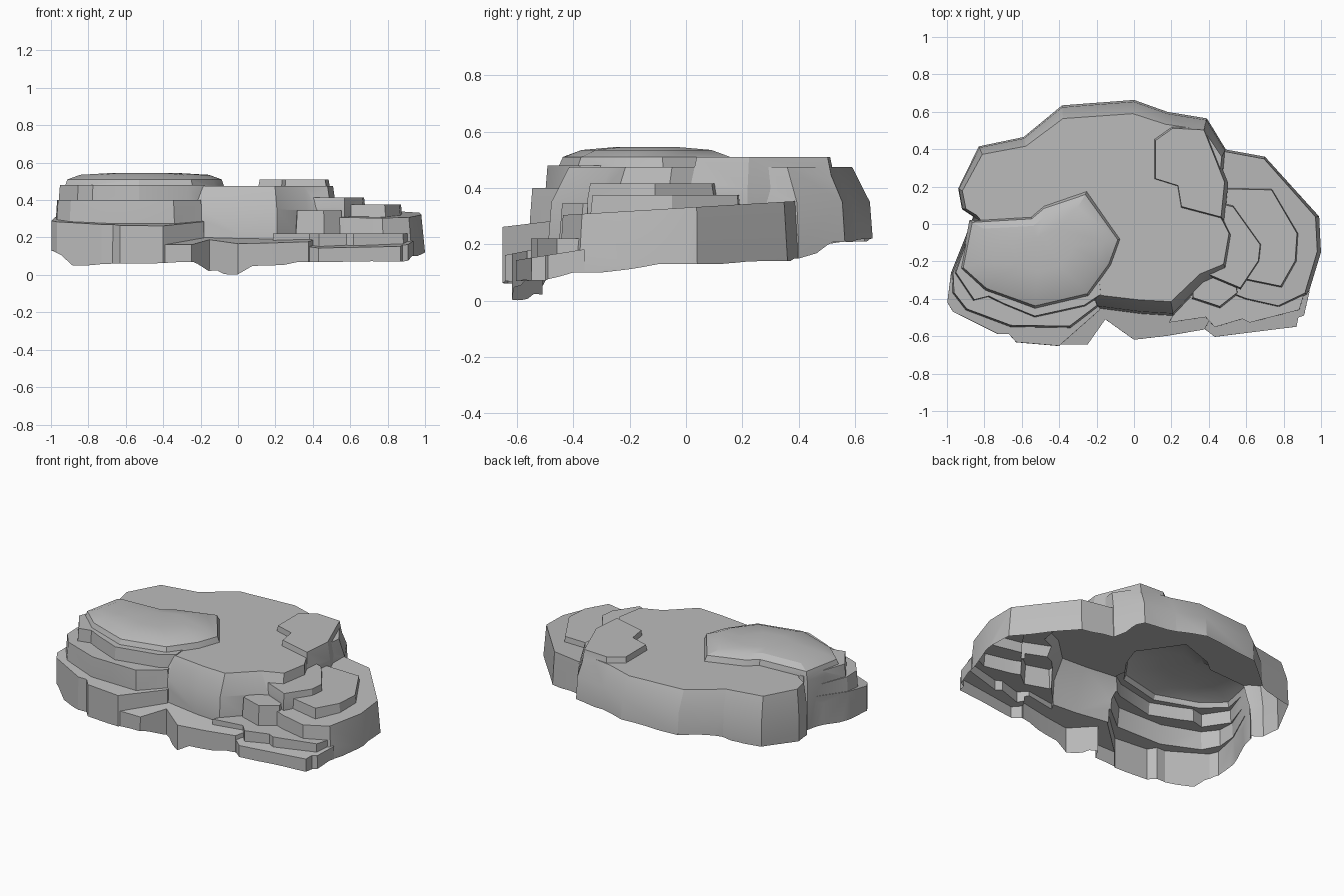
import bpy, bmesh

if "Cube" in bpy.data.objects:
    bpy.data.objects.remove(bpy.data.objects["Cube"])

FLOOR = -0.4
stone = bpy.data.materials.new("stone_grey")
stone.use_nodes = True
GREY = (0.5, 0.5, 0.5, 1)
stone.diffuse_color = GREY
stone.node_tree.nodes["Principled BSDF"].inputs["Base Color"].default_value = GREY


def make(name, bm):
    bmesh.ops.recalc_face_normals(bm, faces=bm.faces)
    mesh = bpy.data.meshes.new(name)
    bm.to_mesh(mesh)
    bm.free()
    mesh.materials.append(stone)
    ob = bpy.data.objects.new(name, mesh)
    bpy.context.collection.objects.link(ob)
    return ob


def slab(name, outline, levels, tilt=(0, 0)):
    """Stack outline loops at (z, x scale, y scale) and cap both ends."""
    bm = bmesh.new()
    n = len(outline)
    cx = (min(p[0] for p in outline) + max(p[0] for p in outline)) / 2
    cy = (min(p[1] for p in outline) + max(p[1] for p in outline)) / 2
    loops = []
    for z, sx, sy in [(FLOOR - 0.003 * len(parts), 1, 1)] + levels:
        loop = []
        for x, y in outline:
            px, py = cx + (x - cx) * sx, cy + (y - cy) * sy
            pz = z + (px * tilt[0] + py * tilt[1] if z > 0 else 0)
            loop.append(bm.verts.new((px, py, pz)))
        loops.append(loop)
    for a, b in zip(loops, loops[1:]):
        for i in range(n):
            j = (i + 1) % n
            bm.faces.new((a[i], a[j], b[j], b[i]))
    caps = [bm.faces.new(loops[0]), bm.faces.new(loops[-1])]
    bmesh.ops.triangulate(bm, faces=caps)
    parts.append(make(name, bm))


parts = []

# Main plateau with bevelled rim
slab("plateau", [(.53, -.07), (.5, -.26), (.37, -.32), (.21, -.49), (.04, -.48), (-.19, -.45),
                 (-.6, -.3), (-.86, .04), (-.92, .08), (-.94, .19), (-.83, .415), (-.59, .465),
                 (-.385, .635), (0, .665), (.18, .6), (.39, .565), (.49, .4), (.46, .08)],
     [(.2, 1, 1), (.35, .995, .98), (.475, .97, .87)])

# Back right lump
slab("back_lump", [(.1, .46), (.2, .53), (.38, .52), (.5, .22), (.48, .02), (.25, .08), (.23, .2), (.1, .24)],
     [(.4, 1.02, 1.02), (.51, .92, .93)])

# Left terraces, lowest to highest
slab("left_foot", [(-.98, -.26), (-1, -.42), (-.97, -.47), (-.73, -.59), (-.67, -.59), (-.63, -.635),
                   (-.4, -.655), (-.18, -.46), (-.2, -.3), (-.5, 0), (-.86, .04)],
     [(.34, .995, .99)], (0, .12))
slab("left_middle", [(-.975, -.26), (-.97, -.37), (-.9, -.46), (-.66, -.55), (-.34, -.555), (-.19, -.44),
                     (-.3, -.1), (-.86, .04)],
     [(.28, 1, 1), (.4, .98, .97)])
slab("left_upper", [(-.96, -.26), (-.86, -.41), (-.78, -.39), (-.7, -.43), (-.53, -.5), (-.26, -.44),
                    (-.17, -.38), (-.2, -.1), (-.5, .01), (-.86, .03)],
     [(.38, 1, 1), (.48, .98, .97)])
slab("left_dome", [(-.88, .02), (-.93, -.24), (-.8, -.36), (-.53, -.46), (-.24, -.39), (-.12, -.22),
                   (-.07, -.08), (-.25, .18), (-.48, .1), (-.55, .04)],
     [(.46, 1, 1), (.51, .96, .93), (.535, .8, .72), (.545, .4, .36)])

# Low front nose
slab("front_nose", [(-.43, -.645), (-.25, -.645), (-.155, -.51), (0, -.62), (.17, -.6), (.38, -.565),
                    (.47, -.4), (.2, -.3), (-.4, -.3)],
     [(.29, .99, .99)], (0, .2))

# Right front steps
slab("right_foot", [(.36, -.45), (.38, -.565), (.43, -.605), (.87, -.55), (.88, -.5), (.91, -.49),
                    (.94, -.36), (.4, -.3)],
     [(.24, .995, .99)], (0, .16))
slab("right_step", [(.18, -.53), (.38, -.5), (.43, -.555), (.58, -.51), (.62, -.53), (.89, -.46),
                    (.92, -.36), (.3, -.3)],
     [(.22, .98, .97)])
slab("right_block", [(.31, -.4), (.46, -.45), (.56, -.37), (.52, -.2), (.3, -.25)],
     [(.22, 1, 1), (.345, .94, .92)])

# Right terraces
slab("right_shelf", [(.25, -.38), (.47, -.36), (.6, -.41), (.78, -.45), (.93, -.38), (1, -.15), (.99, .04),
                     (.7, .36), (.48, .4), (.2, .1)],
     [(.13, 1, 1), (.33, .95, .97)], (0, .06))
slab("right_tier", [(.3, .2), (.74, .19), (.88, -.05), (.87, -.2), (.79, -.34), (.4, -.26)],
     [(.3, 1, 1), (.375, .97, .97)])
slab("right_ridge", [(.45, .12), (.53, .1), (.68, -.11), (.67, -.2), (.57, -.35), (.38, -.27)],
     [(.36, 1, 1), (.415, .96, .96)])

# Underside cutter with an uneven top that shapes the lower rim
rim = [(-1, -.42, .13), (-.85, -.53, .05), (-.63, -.63, .06), (-.25, -.64, .07), (-.15, -.5, .02),
       (-.05, -.6, 0), (.13, -.6, .05), (.4, -.57, .07), (.87, -.55, .07), (.93, -.38, .1), (1, 0, .13),
       (.7, .36, .14), (.49, .4, .15), (.39, .56, .21), (0, .66, .22), (-.4, .63, .21), (-.83, .41, .17),
       (-.94, .19, .15), (-.86, .04, .14)]


def rim_height(x, y):
    weights = [1 / ((x - a) ** 2 + (y - b) ** 2 + 1e-4) ** 2 for a, b, _ in rim]
    return sum(w * p[2] for w, p in zip(weights, rim)) / sum(weights)


bm = bmesh.new()
bmesh.ops.create_grid(bm, x_segments=30, y_segments=24, size=1.2)
top = bm.faces[:]
extruded = bmesh.ops.extrude_face_region(bm, geom=top, use_keep_orig=True)["geom"]
raised = [v for v in extruded if isinstance(v, bmesh.types.BMVert)]
for v in bm.verts:
    v.co.z = -1
for v in raised:
    v.co.z = rim_height(v.co.x, v.co.y)
cutter = make("underside_cutter", bm)
cutter.hide_render = True

# Fuse the slabs and trim the underside
rock = parts[0]
rock.name = "layered_rock"
for other in parts[1:] + [cutter]:
    mod = rock.modifiers.new("fuse", "BOOLEAN")
    mod.solver = "EXACT"
    mod.operation = "DIFFERENCE" if other is cutter else "UNION"
    mod.object = other
graph = bpy.context.evaluated_depsgraph_get()
shell = bpy.data.meshes.new_from_object(rock.evaluated_get(graph))
rock.modifiers.clear()
rock.data = shell
for other in parts[1:] + [cutter]:
    bpy.data.objects.remove(other)

# Open the bottom to leave a hollow shell
bm = bmesh.new()
bm.from_mesh(shell)
bm.normal_update()
bmesh.ops.delete(bm, geom=[f for f in bm.faces if f.normal.z < -0.3], context="FACES")
bmesh.ops.remove_doubles(bm, verts=bm.verts, dist=0.0005)
bm.to_mesh(shell)
bm.free()

bpy.context.view_layer.objects.active = rock
rock.select_set(True)
bpy.ops.object.shade_smooth_by_angle(angle=0.4)
